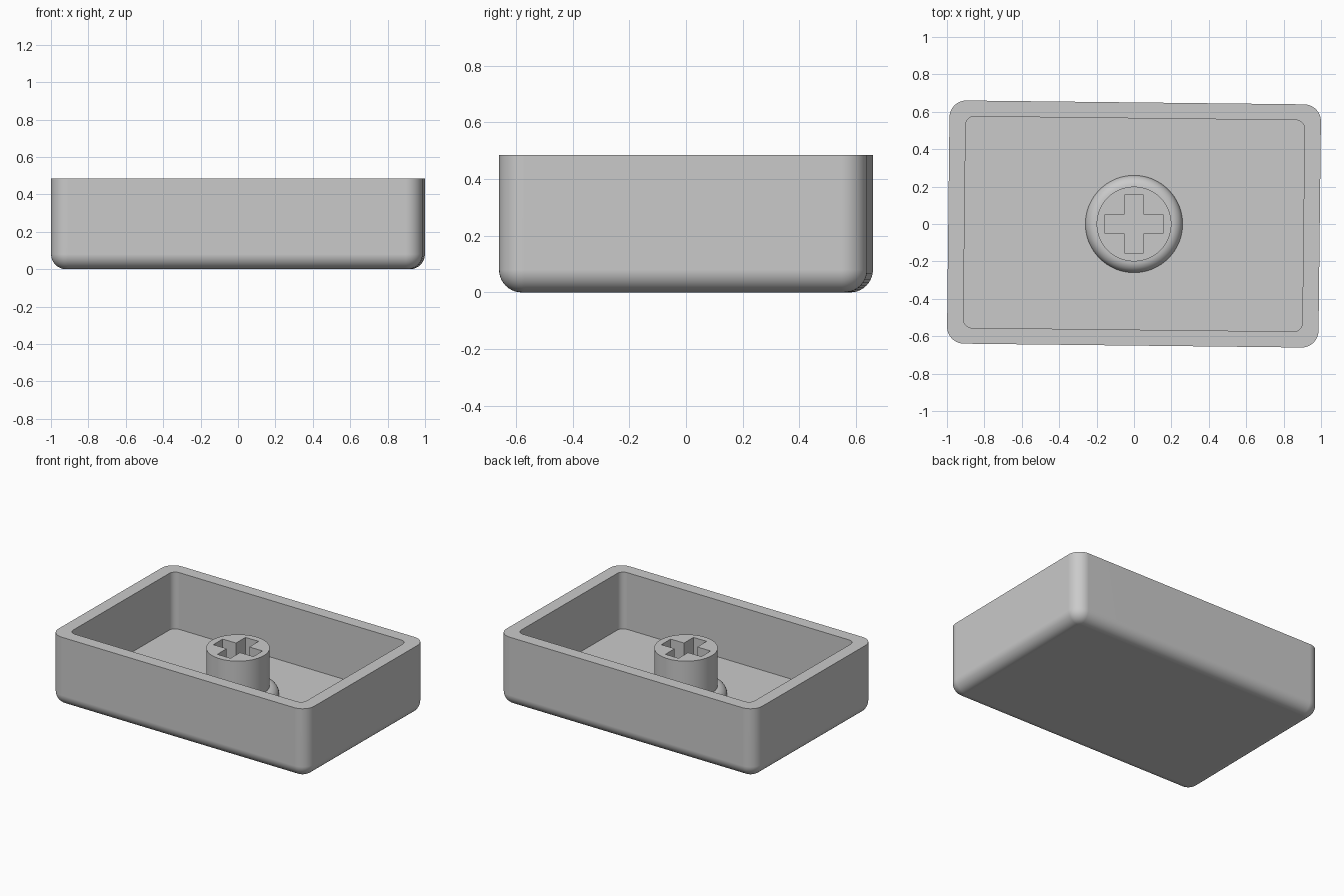
import bpy, bmesh, math

if "Cube" in bpy.data.objects:
    bpy.data.objects.remove(bpy.data.objects["Cube"])

TILT = math.radians(-0.65)   # slight turn of the shell about z
FLOOR, RIM = 0.09, 0.485

grey = bpy.data.materials.new("plastic_grey")
grey.diffuse_color = (0.59, 0.59, 0.59, 1)
grey.use_nodes = True
grey.node_tree.nodes["Principled BSDF"].inputs["Base Color"].default_value = grey.diffuse_color


def rounded_rect(a, b, r, z, steps=10):
    """Ring of points: half sizes a and b, corner radius r."""
    ring = []
    for q, (sx, sy) in enumerate(((1, 1), (-1, 1), (-1, -1), (1, -1))):
        for i in range(steps + 1):
            t = math.pi / 2 * (q + i / steps)
            ring.append((sx * (a - r) + r * math.cos(t),
                         sy * (b - r) + r * math.sin(t), z))
    return ring


def circle(r, z, n=96):
    return [(r * math.cos(math.tau * i / n), r * math.sin(math.tau * i / n), z)
            for i in range(n)]


def loft(name, rings):
    """Skin a list of equal rings and cap both ends."""
    bm = bmesh.new()
    loops = [[bm.verts.new(p) for p in ring] for ring in rings]
    for lo, hi in zip(loops, loops[1:]):
        for i in range(len(lo)):
            j = (i + 1) % len(lo)
            bm.faces.new((lo[i], lo[j], hi[j], hi[i]))
    bm.faces.new(loops[0][::-1])
    bm.faces.new(loops[-1])
    bmesh.ops.recalc_face_normals(bm, faces=bm.faces)
    mesh = bpy.data.meshes.new(name)
    bm.to_mesh(mesh)
    bm.free()
    mesh.materials.append(grey)
    obj = bpy.data.objects.new(name, mesh)
    bpy.context.collection.objects.link(obj)
    return obj


def smooth(obj):
    bpy.ops.object.select_all(action='DESELECT')
    obj.select_set(True)
    bpy.context.view_layer.objects.active = obj
    bpy.ops.object.shade_smooth_by_angle(angle=math.radians(35))
    mod = obj.modifiers.new("even_normals", 'WEIGHTED_NORMAL')
    mod.keep_sharp = True


# Shell: rounded bottom edge, outer wall, rim, inner wall, floor
A, B, R, F = 0.993, 0.65, 0.09, 0.08
rings = []
for i in range(11):
    t = math.pi / 2 * i / 10
    inset = F * (1 - math.sin(t))
    rings.append(rounded_rect(A - inset, B - inset, R - inset, F * (1 - math.cos(t))))
rings.append(rounded_rect(A, B, R, RIM))
rings.append(rounded_rect(0.906, 0.565, 0.045, RIM))
rings.append(rounded_rect(0.906, 0.565, 0.045, FLOOR))
shell = loft("shell", rings)
shell.rotation_euler.z = TILT
smooth(shell)

# Stem: round post with a rounded collar at its foot
collar = [circle(0.20 + 0.06 * math.cos(t), FLOOR + 0.06 * math.sin(t))
          for t in (math.pi / 2 * i / 8 for i in range(9))]
stem = loft("stem", [circle(0.26, FLOOR - 0.03)] + collar + [circle(0.20, 0.41)])

# Cross-shaped socket cut into the post
L, W = 0.154, 0.051
cross = [(L, -W), (L, W), (W, W), (W, L), (-W, L), (-W, W),
         (-L, W), (-L, -W), (-W, -W), (-W, -L), (W, -L), (W, -W)]
cutter = loft("socket_cutter", [[(x, y, z) for x, y in cross] for z in (FLOOR + 0.005, 0.6)])
cutter.hide_render = True
cut = stem.modifiers.new("socket", 'BOOLEAN')
cut.object = cutter
cut.operation = 'DIFFERENCE'
cut.solver = 'EXACT'
bpy.context.view_layer.objects.active = stem
bpy.ops.object.modifier_apply(modifier=cut.name)
bpy.data.objects.remove(cutter)
smooth(stem)
